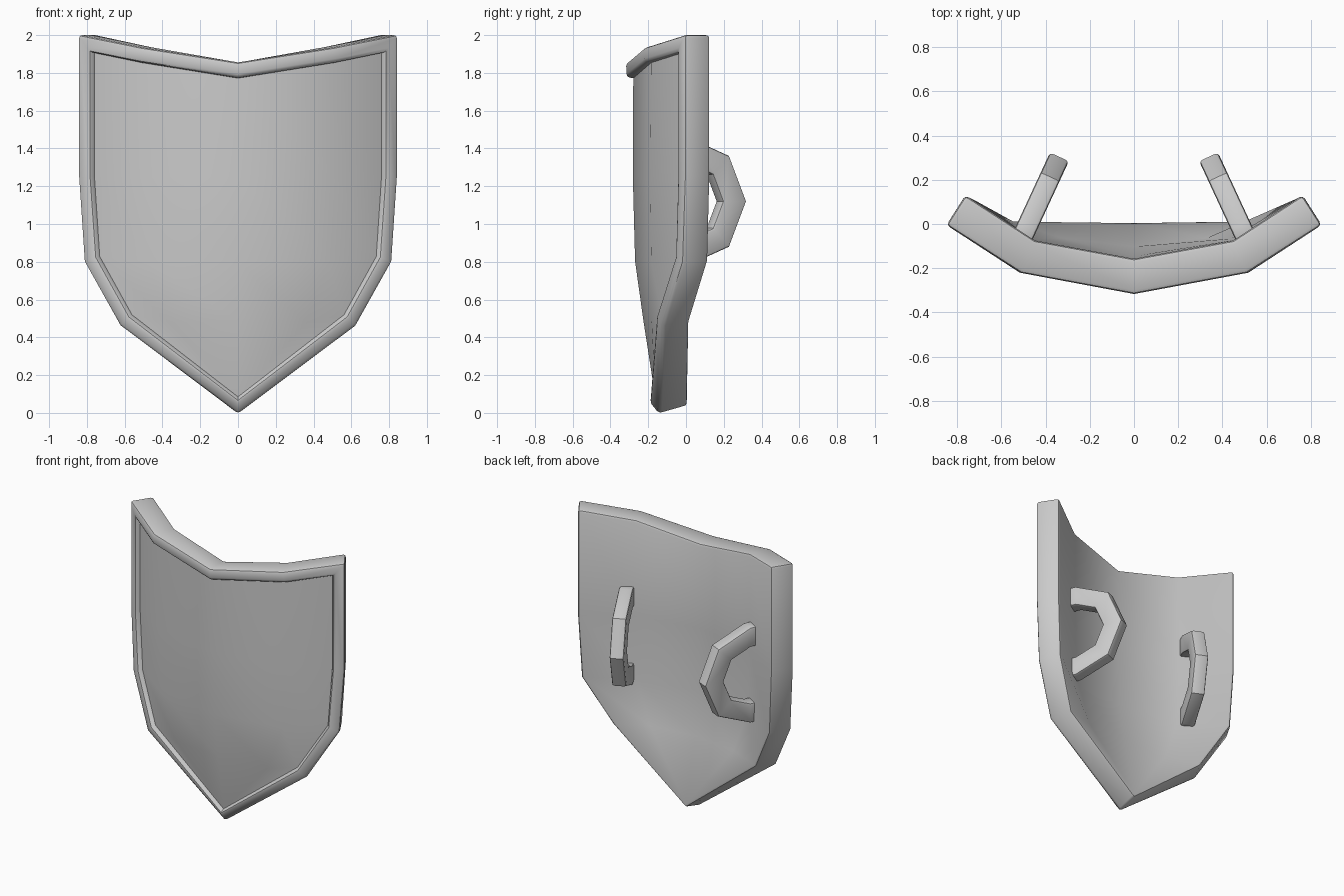
import bpy, bmesh, math
from mathutils import Vector

if "Cube" in bpy.data.objects:
    bpy.data.objects.remove(bpy.data.objects["Cube"])


def finish(bm, name, width, angle=50):
    """Bevel the hard convex edges, then make a smooth-by-angle object."""
    bmesh.ops.recalc_face_normals(bm, faces=bm.faces)
    hard = [e for e in bm.edges if len(e.link_faces) == 2
            and e.calc_face_angle_signed() > math.radians(angle)]
    bmesh.ops.bevel(bm, geom=hard, offset=width, offset_type='OFFSET', segments=2,
                    profile=0.5, affect='EDGES', clamp_overlap=True)
    mesh = bpy.data.meshes.new(name)
    bm.to_mesh(mesh)
    bm.free()
    obj = bpy.data.objects.new(name, mesh)
    bpy.context.collection.objects.link(obj)
    bpy.ops.object.select_all(action='DESELECT')
    obj.select_set(True)
    bpy.context.view_layer.objects.active = obj
    bpy.ops.object.shade_smooth_by_angle(angle=math.radians(40))
    return obj


# Shield front: each row is centre, middle and edge column (x, y, z)
rows = [
    [(0, -.317, 1.855), (.51, -.222, 1.935), (.848, -.005, 2.003)],
    [(0, -.317, 1.25), (.51, -.222, 1.25), (.848, -.005, 1.25)],
    [(0, -.305, .80), (.49, -.217, .80), (.818, -.02, .80)],
    [(0, -.260, .48), (.37, -.215, .47), (.627, -.125, .46)],
]
tip = (0, -.145, -.008)
THICK = .16

bm = bmesh.new()
grid = []
for r in rows:
    full = [(-x, y, z) for x, y, z in reversed(r[1:])] + r
    grid.append([bm.verts.new(p) for p in full])
front = []
for a, b in zip(grid, grid[1:]):
    for i in range(4):
        front.append(bm.faces.new((a[i], b[i], b[i + 1], a[i + 1])))
tv = bm.verts.new(tip)
for i in range(4):
    front.append(bm.faces.new((grid[-1][i], tv, grid[-1][i + 1])))
bm.normal_update()

# Shield back: the front offset along its normals, joined round the outline
border = [e for e in bm.edges if e.is_boundary]
back = {v: bm.verts.new(v.co - v.normal * THICK) for v in list(bm.verts)}
for f in front:
    bm.faces.new([back[v] for v in reversed(f.verts)])
for e in border:
    a, b = e.verts
    bm.faces.new((a, b, back[b], back[a]))
bmesh.ops.recalc_face_normals(bm, faces=bm.faces)

# Raised rim around a recessed front panel
bmesh.ops.inset_region(bm, faces=front, thickness=.078, use_even_offset=True)
bmesh.ops.inset_region(bm, faces=front, thickness=.004, depth=-.035, use_even_offset=True)
finish(bm, "shield_body", .018)


# Handles: half-octagon grips leaning inward from the back
def handle(side, name):
    bm = bmesh.new()
    centre = Vector((side * .48, -.005, 1.12))
    out = Vector((-side * .42, .907, 0))
    wide = Vector((.907, side * .42, 0)) * .047

    def path(radius):
        arc = [math.radians(90 - 45 * k) for k in range(5)]
        pts = [(radius * math.cos(t), radius * math.sin(t)) for t in arc]
        return [(-.08, radius)] + pts + [(-.08, -radius)]

    rings = []
    for (so, zo), (si, zi) in zip(path(.34), path(.20)):
        po = centre + out * so + Vector((0, 0, zo))
        pi = centre + out * si + Vector((0, 0, zi))
        rings.append([bm.verts.new(p) for p in (po - wide, po + wide, pi + wide, pi - wide)])
    for a, b in zip(rings, rings[1:]):
        for i in range(4):
            j = (i + 1) % 4
            bm.faces.new((a[i], a[j], b[j], b[i]))
    bm.faces.new(rings[0])
    bm.faces.new(rings[-1])
    finish(bm, name, .014)


handle(1, "right_handle")
handle(-1, "left_handle")
